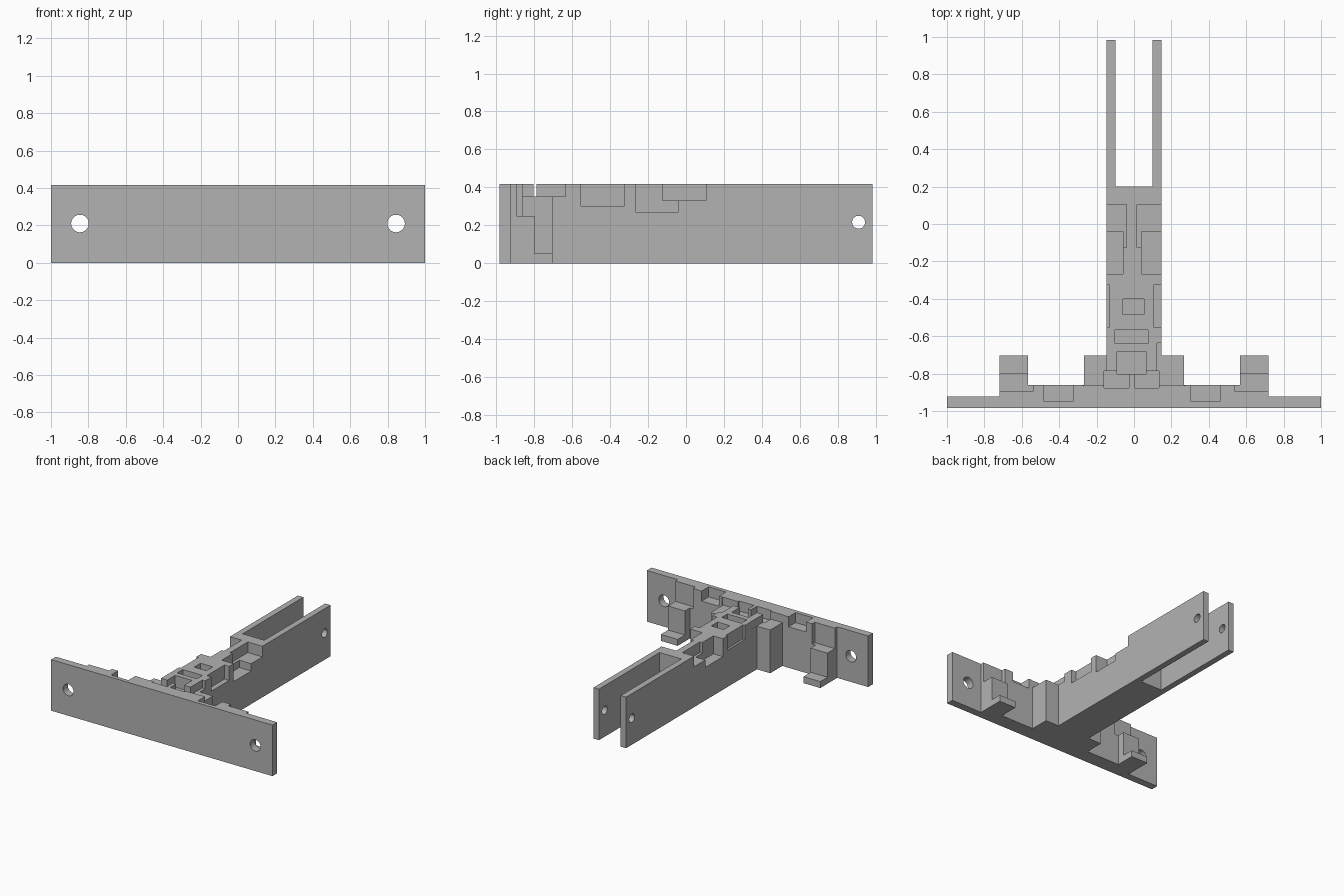
import bpy, bmesh, math
from mathutils import Matrix

if "Cube" in bpy.data.objects:
    bpy.data.objects.remove(bpy.data.objects["Cube"])

TOP = 0.417
OVER = 0.5   # cutters that open upward end above the top face

grey = bpy.data.materials.new("plain grey")
grey.diffuse_color = (0.45, 0.45, 0.45, 1)
grey.use_nodes = True
grey.node_tree.nodes["Principled BSDF"].inputs["Base Color"].default_value = grey.diffuse_color


def new_object(name, bm):
    bmesh.ops.recalc_face_normals(bm, faces=bm.faces)
    mesh = bpy.data.meshes.new(name)
    bm.to_mesh(mesh)
    bm.free()
    obj = bpy.data.objects.new(name, mesh)
    bpy.context.collection.objects.link(obj)
    return obj


def cut(target, cutter):
    mod = target.modifiers.new("cut", 'BOOLEAN')
    mod.operation, mod.solver, mod.object = 'DIFFERENCE', 'EXACT', cutter
    bpy.context.view_layer.objects.active = target
    bpy.ops.object.modifier_apply(modifier=mod.name)
    bpy.data.objects.remove(cutter)


def cut_box(target, x0, x1, y0, y1, z0, z1=OVER):
    bm = bmesh.new()
    bmesh.ops.create_cube(bm, size=1)
    for v in bm.verts:
        v.co = ((x0 + x1) / 2 + v.co.x * (x1 - x0),
                (y0 + y1) / 2 + v.co.y * (y1 - y0),
                (z0 + z1) / 2 + v.co.z * (z1 - z0))
    cut(target, new_object("box_cutter", bm))


def cut_hole(target, centre, radius, length, axis):
    bm = bmesh.new()
    turn = Matrix.Rotation(math.pi / 2, 4, axis)
    bmesh.ops.create_cone(bm, cap_ends=True, segments=32, radius1=radius,
                          radius2=radius, depth=length,
                          matrix=Matrix.Translation(centre) @ turn)
    cut(target, new_object("hole_cutter", bm))


# T-shaped bracket: right half of the plan outline, mirrored and extruded
half = [(1, -.983), (1, -.922), (.72, -.922), (.72, -.704), (.568, -.704),
        (.568, -.86), (.268, -.86), (.268, -.704), (.147, -.704),
        (.147, .983), (.098, .983), (.098, .20)]
outline = half + [(-x, y) for x, y in reversed(half)]
bm = bmesh.new()
face = bm.faces.new([bm.verts.new((x, y, 0)) for x, y in outline])
ext = bmesh.ops.extrude_face_region(bm, geom=[face])
for v in ext["geom"]:
    if isinstance(v, bmesh.types.BMVert):
        v.co.z = TOP
bracket = new_object("t_bracket", bm)
bracket.data.materials.append(grey)

# Stepped blocks behind both ends of the plate, and plate screw holes
for s in (-1, 1):
    for xin, y0, z0 in ((.538, -.893, .25), (.55, -.797, .053)):
        a, b = sorted((s * xin, s * .76))
        cut_box(bracket, a, b, y0, -.6, z0)
    cut_hole(bracket, (s * .845, -.95, .21), .047, .3, 'X')

# Pivot hole through both beam arms
cut_hole(bracket, (0, .909, .217), .034, .6, 'Y')

# Lowered shoulders beside the beam root
cut_box(bracket, .122, .275, -.863, -.635, .353)
cut_box(bracket, -.275, -.146, -.863, -.635, .353)

# Side notches along the beam: left inner x, right inner x, y range, floor
for left, right, y0, y1, floor in ((-.13, .105, -.552, -.325, .302),
                                   (-.06, .04, -.267, -.04, .27),
                                   (-.04, .015, -.125, .105, .33)):
    cut_box(bracket, -.2, left, y0, y1, floor)
    cut_box(bracket, right, .2, y0, y1, floor)

# Pockets in the top of the beam and in the back edge of the plate
for x0, x1, y0, y1, floor in ((-.16, -.027, -.877, -.785, .335),
                              (.002, .135, -.877, -.787, .335),
                              (-.09, .065, -.802, -.682, .32),
                              (-.102, .075, -.64, -.567, .33),
                              (-.058, .053, -.483, -.40, .33),
                              (-.482, -.325, -.95, -.80, .335),
                              (.304, .46, -.95, -.80, .335)):
    cut_box(bracket, x0, x1, y0, y1, floor)

# Flat faces with smooth hole walls
bpy.ops.object.select_all(action='DESELECT')
bracket.select_set(True)
bpy.context.view_layer.objects.active = bracket
bpy.ops.object.shade_smooth_by_angle(angle=math.radians(30))
